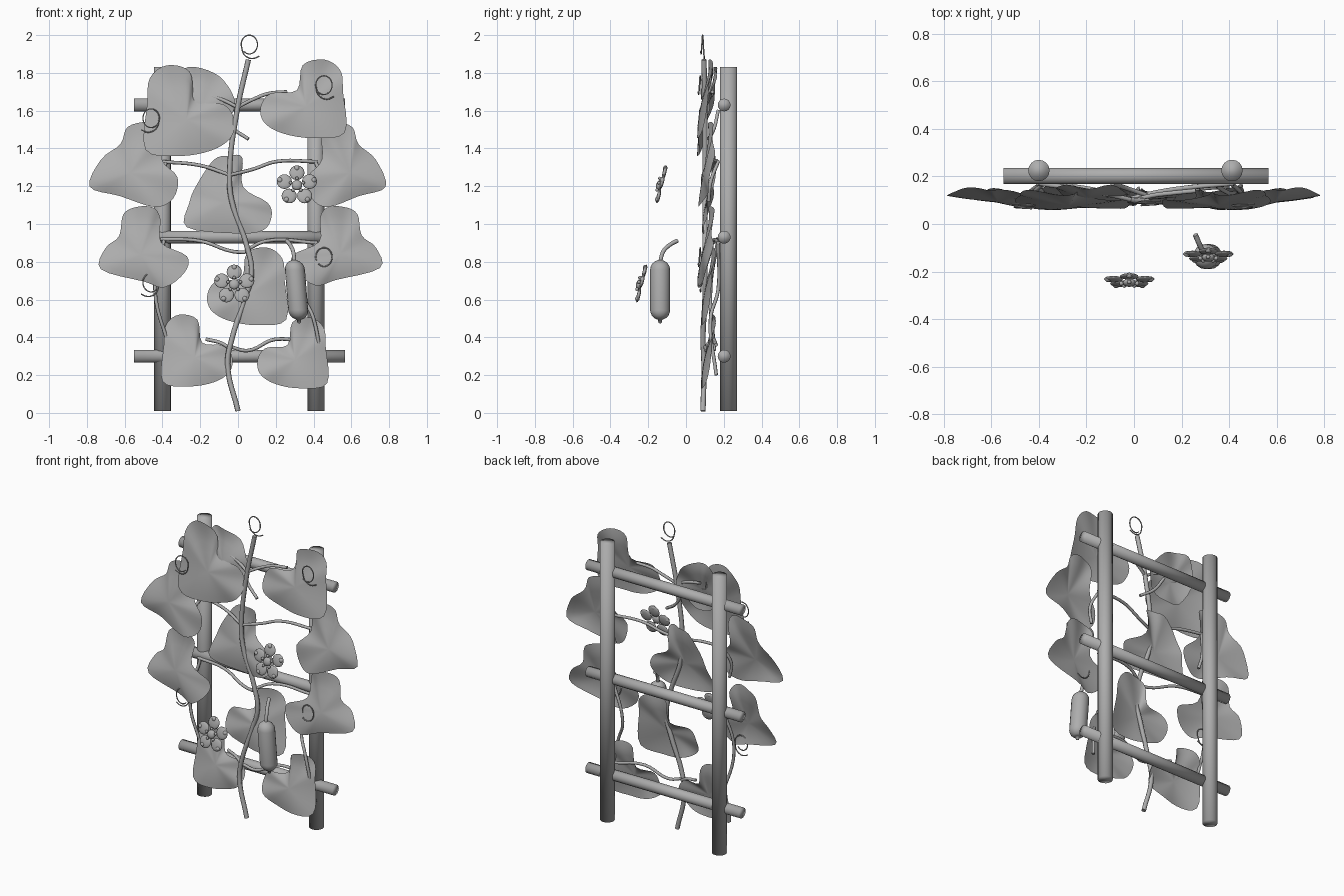
import bpy, bmesh, math
from mathutils import Matrix, Vector

if "Cube" in bpy.data.objects:
    bpy.data.objects.remove(bpy.data.objects["Cube"])

grey = bpy.data.materials.new("plain_grey")
grey.diffuse_color = (0.42, 0.42, 0.42, 1)
grey.use_nodes = True
grey.node_tree.nodes["Principled BSDF"].inputs["Base Color"].default_value = grey.diffuse_color


def add_mesh(name, bm):
    me = bpy.data.meshes.new(name)
    bm.to_mesh(me)
    bm.free()
    me.materials.append(grey)
    ob = bpy.data.objects.new(name, me)
    bpy.context.collection.objects.link(ob)
    return ob


def cylinder(name, centre, radius, length, axis):
    bm = bmesh.new()
    m = Matrix.Translation(centre)
    if axis == 'X':
        m = m @ Matrix.Rotation(math.pi / 2, 4, 'Y')
    bmesh.ops.create_cone(bm, cap_ends=True, segments=16, radius1=radius,
                          radius2=radius, depth=length, matrix=m)
    return add_mesh(name, bm)


def tube(name, points, radius, sides=2):
    cu = bpy.data.curves.new(name, 'CURVE')
    cu.dimensions = '3D'
    cu.bevel_depth = radius
    cu.bevel_resolution = sides
    cu.resolution_u = 6
    cu.use_fill_caps = True
    sp = cu.splines.new('BEZIER')
    sp.bezier_points.add(len(points) - 1)
    for bp, p in zip(sp.bezier_points, points):
        bp.co = p
        bp.handle_left_type = bp.handle_right_type = 'AUTO'
    cu.materials.append(grey)
    ob = bpy.data.objects.new(name, cu)
    bpy.context.collection.objects.link(ob)
    bpy.ops.object.select_all(action='DESELECT')
    ob.select_set(True)
    bpy.context.view_layer.objects.active = ob
    bpy.ops.object.convert(target='MESH')


# Trellis frame
for side, x in (("left", -0.4), ("right", 0.412)):
    cylinder(side + "_post", (x, 0.225, 0.92), 0.045, 1.82, 'Z')
for name, z in (("lower", 0.30), ("middle", 0.93), ("upper", 1.63)):
    cylinder(name + "_rail", (0.008, 0.202, z), 0.034, 1.115, 'X')

# Main stem
tube("main_stem", [(0, .09, .01), (-.055, .095, .26), (-.03, .09, .4), (.035, .1, .6),
                   (.072, .1, .74), (.045, .1, .89), (-.035, .1, 1.13),
                   (-.045, .1, 1.26), (-.005, .1, 1.6), (.055, .095, 1.87)], 0.014)

# Side shoots
shoots = [
    [(-.005, .1, 1.62), (-.09, .12, 1.66), (-.2, .14, 1.69)],
    [(0, .1, 1.62), (.08, .12, 1.66), (.16, .13, 1.69), (.26, .14, 1.7)],
    [(-.045, .1, 1.26), (-.2, .14, 1.31), (-.4, .17, 1.33)],
    [(-.04, .1, 1.26), (.08, .13, 1.29), (.2, .15, 1.33), (.42, .17, 1.33)],
    [(.04, .1, .85), (-.03, .11, .855), (-.2, .15, .91), (-.41, .17, .92)],
    [(.04, .1, .86), (.15, .14, .91), (.42, .17, .9)],
    [(-.04, .1, .34), (-.09, .12, .37), (-.17, .14, .39)],
    [(-.04, .1, .35), (.05, .11, .33), (.2, .14, .39), (.4, .16, .36)],
    [(-.09, .17, 1.6), (-.03, .15, 1.51), (.055, .12, 1.45)],
    [(-.38, .17, 1.33), (-.42, .13, 1.22), (-.4, .12, 1.12)],
    [(.41, .17, 1.33), (.45, .13, 1.22), (.43, .12, 1.12)],
    [(-.39, .17, .92), (-.44, .13, .66), (-.36, .15, .33)],
    [(.41, .17, .9), (.34, .17, .65), (.40, .13, .5), (.45, .16, .2)],
]
for i, pts in enumerate(shoots):
    tube(f"side_shoot_{i + 1}", pts, 0.0095)

# Leaf outlines inside a unit square
BOOT = [(.05, .86), (.24, 1), (.5, .93), (.57, .61), (.88, .57), (1, .4),
        (.96, .2), (.74, .06), (.38, 0), (0, .07), (.02, .58)]
BELL = [(.43, .94), (.66, 1), (.83, .92), (.82, .56), (1, .35), (.95, .1),
        (.74, 0), (.34, .13), (0, .24), (.13, .56), (.35, .74)]
STOUT = [(.26, .9), (.42, .99), (.61, .98), (.69, .84), (.7, .55), (1, .38),
         (.97, .18), (.74, 0), (.5, .07), (0, .22), (.05, .48), (.21, .63)]
SHOE = [(.33, .95), (.5, 1), (.66, .98), (.67, .6), (.95, .4), (1, .22),
        (.9, .04), (.6, 0), (.02, .08), (.05, .4), (.13, .62)]
ROUND = [(.1, .93), (.35, 1), (.75, .85), (1, .5), (.93, .2), (.6, 0), (.2, .06), (0, .5)]


def smooth_loop(pts, steps=4):
    out, n = [], len(pts)
    for i in range(n):
        a, b, c, d = (Vector(pts[(i + k) % n]) for k in (-1, 0, 1, 2))
        for s in range(steps):
            t = s / steps
            out.append(.5 * (2 * b + (c - a) * t + (2 * a - 5 * b + 4 * c - d) * t * t
                             + (3 * b - a - 3 * c + d) * t ** 3))
    return out


# Domed leaf: leans back, outer side swept back, tip curled forward
def leaf(name, outline, x0, x1, z0, z1, y, mirror=False, lean=0.075, sweep=0.015):
    bm = bmesh.new()
    mid = Vector((.46, .4))
    loop = smooth_loop(outline)
    n = len(loop)

    def vert(p, f, k):
        u = 1 - p.x if mirror else p.x
        ripple = 0.009 * f * f * math.sin(5 * 2 * math.pi * k / n)
        curl = 0.025 * (max(0, p.y - .75) / .25) ** 2
        depth = (y + lean * (p.y - .5) + sweep * (.5 - p.x) - 0.022 * (1 - f * f)
                 + ripple - curl)
        return bm.verts.new((x0 + u * (x1 - x0), depth, z0 + p.y * (z1 - z0)))

    rings = [[vert(mid.lerp(p, f), f, k) for k, p in enumerate(loop)]
             for f in (.2, .4, .6, .8, 1)]
    centre = vert(mid, 0, 0)
    for k in range(n):
        j = (k + 1) % n
        bm.faces.new((centre, rings[0][k], rings[0][j]))
        for a, b in zip(rings, rings[1:]):
            bm.faces.new((a[k], b[k], b[j], a[j]))
    bmesh.ops.recalc_face_normals(bm, faces=bm.faces)
    if sum(f.normal.y for f in bm.faces) > 0:
        bmesh.ops.reverse_faces(bm, faces=bm.faces)
    add_mesh(name, bm)


leaf("upper_left_leaf", BOOT, -.49, -.02, 1.36, 1.84, .107, lean=.085)
leaf("upper_back_leaf", ROUND, -.33, -.02, 1.50, 1.83, .138)
leaf("upper_right_leaf", BOOT, .12, .565, 1.455, 1.87, .107, True, lean=.085)
leaf("high_left_leaf", BELL, -.785, -.32, 1.09, 1.54, .122, sweep=.045)
leaf("high_right_leaf", BELL, .37, .782, 1.09, 1.54, .122, True, sweep=.045)
leaf("low_left_leaf", STOUT, -.725, -.27, .665, 1.095, .117, sweep=.045)
leaf("low_right_leaf", STOUT, .29, .752, .675, 1.095, .117, True, sweep=.045)
leaf("centre_leaf", SHOE, -.28, .178, .95, 1.36, .133)
leaf("lower_centre_leaf", BOOT, -.162, .255, .465, .875, .125, True)
leaf("bottom_left_leaf", BOOT, -.4, -.03, .14, .52, .125)
leaf("bottom_right_leaf", BOOT, .103, .472, .13, .505, .125, True)


# Five-petalled blossoms
def blossom(name, centre, turn):
    bm = bmesh.new()
    base = Matrix.Translation(centre) @ Matrix.Rotation(math.radians(-14), 4, 'X')

    def ball(pos, size):
        bmesh.ops.create_uvsphere(bm, u_segments=12, v_segments=8, radius=1,
                                  matrix=base @ Matrix.Translation(pos) @ Matrix.Diagonal((*size, 1)))

    ball((0, -.004, 0), (.028, .017, .028))
    for i in range(5):
        a = turn + i * 2 * math.pi / 5
        c, s = math.cos(a), math.sin(a)
        ball((.07 * c, .006, .07 * s), (.04, .010, .04))
        ball((.094 * c, .004, .094 * s), (.014, .012, .014))
        ball((.035 * c, -.010, .035 * s), (.009, .009, .009))
    add_mesh(name, bm)


blossom("upper_blossom", (.312, -.137, 1.205), math.pi / 2)
blossom("lower_blossom", (-.02, -.243, .68), math.pi / 2)

# Hanging gourd: a turned capsule with a blossom end
bm = bmesh.new()
R, LOW, HIGH = .053, .545, .757
profile = [(0, .472), (.009, .478), (.012, .495)]
profile += [(R * math.cos(a), LOW + R * math.sin(a)) for a in
            [math.radians(d) for d in (-75, -55, -35, -15, 0)]]
profile += [(R * math.cos(a), HIGH + R * math.sin(a)) for a in
            [math.radians(d) for d in (0, 20, 40, 60, 78)]] + [(0, HIGH + R)]
vs = [bm.verts.new((r, 0, z)) for r, z in profile]
edges = [bm.edges.new(p) for p in zip(vs, vs[1:])]
bmesh.ops.spin(bm, geom=vs + edges, cent=(0, 0, 0), axis=(0, 0, 1),
               angle=2 * math.pi, steps=16, use_duplicate=False)
bmesh.ops.remove_doubles(bm, verts=bm.verts, dist=1e-4)
bmesh.ops.recalc_face_normals(bm, faces=bm.faces)
for v in bm.verts:
    v.co += Vector((.31 - .08 * (v.co.z - .65), -.137, 0))
add_mesh("gourd", bm)
tube("gourd_stem", [(.298, -.137, .8), (.292, -.12, .855), (.275, -.085, .89), (.258, -.045, .912)], .011)


# Curled tendrils
def tendril(name, x, y, z, flip):
    pts = []
    for i in range(17):
        a = -math.pi * .75 + i * 2 * math.pi * 1.25 / 16
        r = .043 if i < 13 else .043 + .008 * (i - 12)
        pts.append((x + flip * r * math.cos(a), y + .02 * (i / 16 - .5),
                    z + r * 1.15 * math.sin(a)))
    tube(name, pts, .0035, 1)


tendril("top_tendril", .06, .088, 1.95, 1)
tendril("upper_left_tendril", -.46, .075, 1.56, -1)
tendril("upper_right_tendril", .455, .075, 1.735, 1)
tendril("lower_left_tendril", -.46, .085, .69, -1)
tendril("lower_right_tendril", .455, .075, .825, 1)

# Soft shading over every edge
for ob in bpy.context.collection.objects:
    ob.data.shade_smooth()
